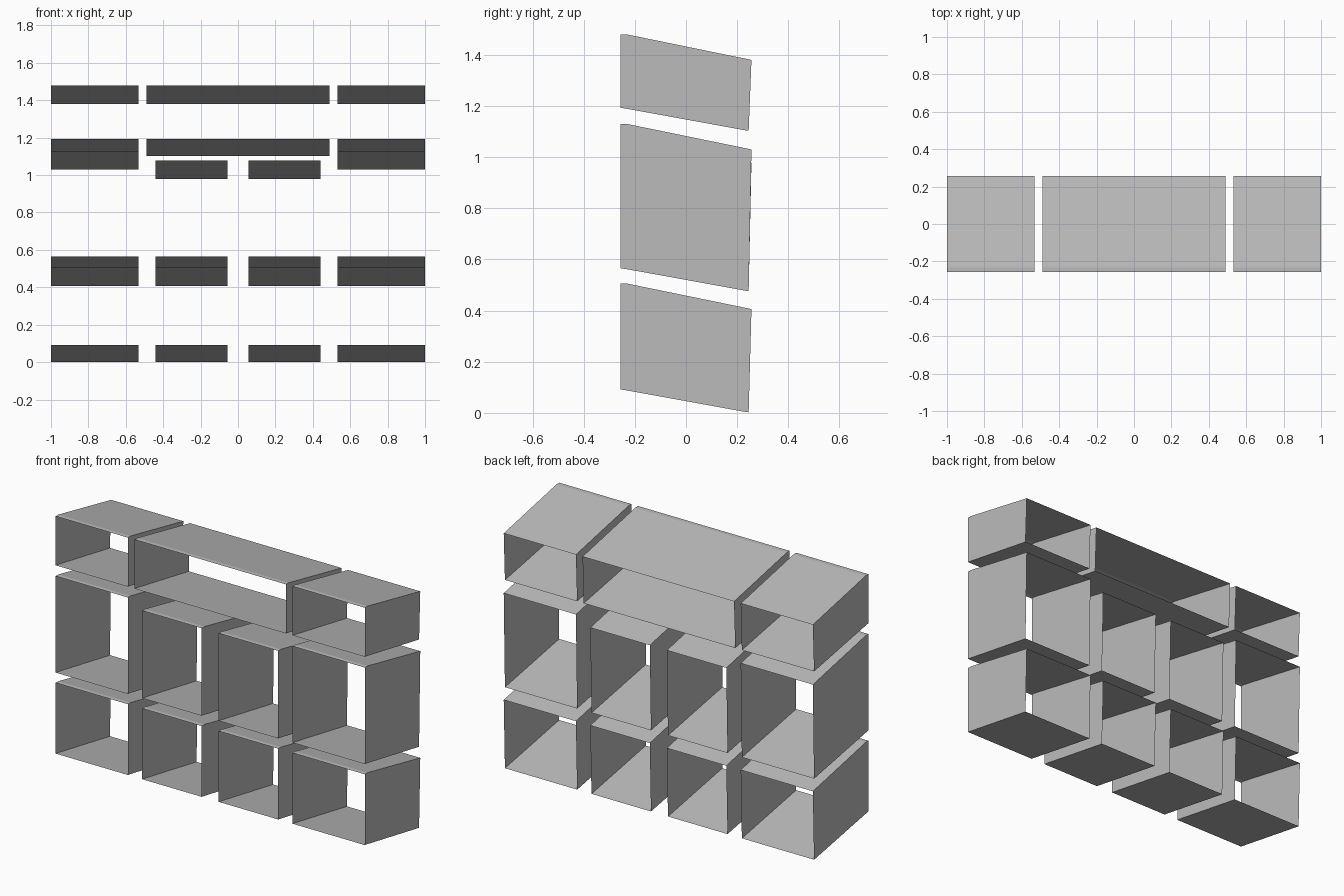
import bpy
import bmesh

cube = bpy.data.objects.get("Cube")
if cube:
    bpy.data.objects.remove(cube, do_unlink=True)

GREY = (0.5, 0.5, 0.5, 1)
mat = bpy.data.materials.new("plain grey")
mat.use_nodes = True
mat.diffuse_color = GREY
mat.node_tree.nodes["Principled BSDF"].inputs["Base Color"].default_value = GREY

FRONT, LIP = -0.257, -0.232


def compartment(name, x0, x1, bottom, top):
    """Thin open-ended box: flat lip at the front, sloping down to the back."""
    lower = [(FRONT, bottom), (LIP, bottom - 0.004), (0.225, bottom - 0.087), (0.245, bottom - 0.09)]
    upper = [(FRONT, top), (LIP, top), (0.256, top - 0.1)]
    bm = bmesh.new()

    def outline(x, pts):
        return [bm.verts.new((x, y, z)) for y, z in pts]

    lo0, lo1 = outline(x0, lower), outline(x1, lower)
    up0, up1 = outline(x0, upper), outline(x1, upper)
    # floor and roof sheets
    for a, b, is_roof in ((lo0, lo1, False), (up0, up1, True)):
        for i in range(len(a) - 1):
            quad = [a[i], b[i], b[i + 1], a[i + 1]]
            bm.faces.new(quad if is_roof else quad[::-1])
    # side panels
    bm.faces.new(up0 + lo0[::-1])
    bm.faces.new(lo1 + up1[::-1])
    mesh = bpy.data.meshes.new(name)
    bm.to_mesh(mesh)
    bm.free()
    mesh.materials.append(mat)
    bpy.context.collection.objects.link(bpy.data.objects.new(name, mesh))


OUTER, INNER = (0.533, 1.0), (0.055, 0.44)
LOW, MID, HIGH = (0.092, 0.506), (0.566, 1.13), (1.193, 1.48)
SHORT_MID = (0.566, 1.078)

# mirrored compartments
for side, s in (("left", 1), ("right", -1)):
    for part, span, heights in (
        ("outer_lower", OUTER, LOW),
        ("outer_middle", OUTER, MID),
        ("outer_upper", OUTER, HIGH),
        ("inner_lower", INNER, LOW),
        ("inner_middle", INNER, SHORT_MID),
    ):
        x0, x1 = sorted(s * x for x in span)
        compartment(f"{part}_compartment_{side}", x0, x1, *heights)

# wide shelf in the centre
compartment("wide_upper_compartment", -0.49, 0.49, *HIGH)
